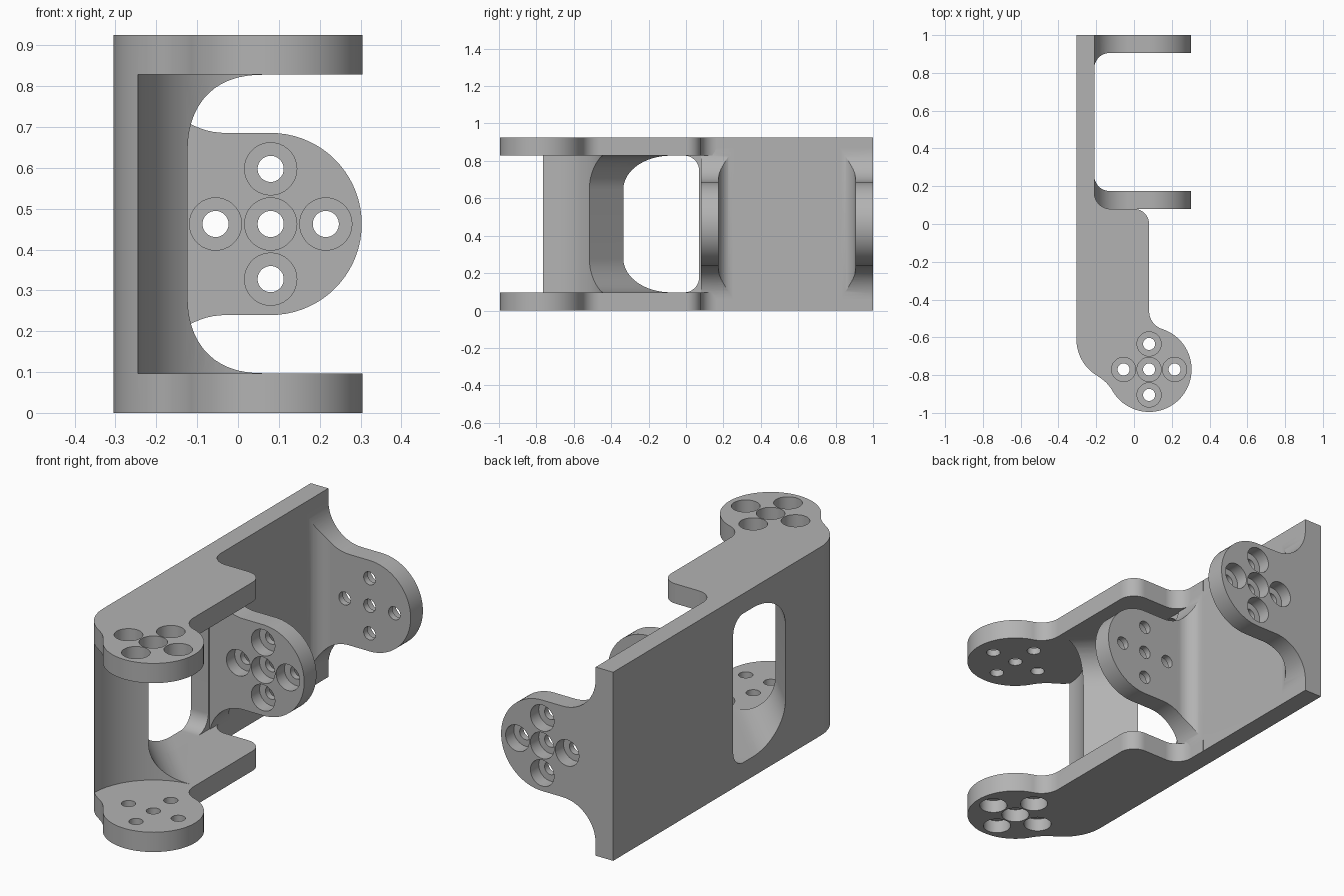
import bpy, bmesh, math

if "Cube" in bpy.data.objects:
    bpy.data.objects.remove(bpy.data.objects["Cube"])

H, LOW, HIGH = 0.925, 0.097, 0.828      # full height, inner faces of the two arms
DX, DY, MID, R = 0.08, -0.77, H / 2, 0.223   # mounting pad centre, mid height, pad radius
WALL_OUT, WALL_IN, THICK = -0.305, -0.21, 0.095

grey = bpy.data.materials.new("light grey")
grey.use_nodes = True
grey.diffuse_color = (0.45, 0.45, 0.45, 1)
grey.node_tree.nodes["Principled BSDF"].inputs["Base Color"].default_value = (0.45, 0.45, 0.45, 1)


def arc(cx, cy, r, start, end):
    n = max(4, int(abs(end - start) / 5))
    angles = [math.radians(start + (end - start) * i / n) for i in range(n + 1)]
    return [(cx + r * math.cos(a), cy + r * math.sin(a)) for a in angles]


def along_z(u, v, w):
    return (u, v, w)


def along_y(u, v, w):
    return (u, w, v)


def along_x(u, v, w):
    return (w, u, v)


def along_diagonal(u, v, w):
    return ((u + w) / math.sqrt(2), (u - w) / math.sqrt(2), v)


def prism(name, points, place, a, b):
    bm = bmesh.new()
    near = bm.faces.new([bm.verts.new(place(u, v, a)) for u, v in points])
    shift = [q - p for p, q in zip(place(0, 0, a), place(0, 0, b))]
    moved = bmesh.ops.extrude_face_region(bm, geom=[near])["geom"]
    bmesh.ops.translate(bm, vec=shift, verts=[g for g in moved if isinstance(g, bmesh.types.BMVert)])
    bmesh.ops.recalc_face_normals(bm, faces=bm.faces)
    mesh = bpy.data.meshes.new(name)
    bm.to_mesh(mesh)
    bm.free()
    mesh.materials.append(grey)
    obj = bpy.data.objects.new(name, mesh)
    bpy.context.collection.objects.link(obj)
    return obj


def combine(target, other, operation):
    mod = target.modifiers.new(operation.lower(), "BOOLEAN")
    mod.object, mod.operation, mod.solver = other, operation, "EXACT"
    bpy.context.view_layer.objects.active = target
    bpy.ops.object.modifier_apply(modifier=mod.name)
    bpy.data.objects.remove(other)


def box(x0, x1, y0, y1):
    return [(x0, y0), (x1, y0), (x1, y1), (x0, y1)]


def drill(target, cx, cy, place, outer, inner):
    # cross of five counterbored bolt holes; wide end on the outer face
    way = 1 if inner > outer else -1
    for dx, dy in ((0, 0), (0.135, 0), (-0.135, 0), (0, 0.135), (0, -0.135)):
        for r, a, b in ((0.064, outer - 0.02 * way, outer + 0.064 * way),
                        (0.032, outer - 0.03 * way, inner + 0.02 * way)):
            ring = arc(cx + dx, cy + dy, r, 0, 360)[:-1:2]
            combine(target, prism("hole_cutter", ring, place, a, b), "DIFFERENCE")


# Side wall and both arms share one plan outline
plan = [(WALL_OUT, 1), (WALL_IN, 1)]
plan += arc(-0.125, 0.165, 0.085, 180, 270)
plan += arc(0, 0, 0.08, 90, 0)
plan += arc(DX + 0.1, -0.461, 0.1, 180, 252)
plan += arc(DX, DY, 0.225, 71, -149)
plan += arc(-0.292, -0.985, 0.205, 30, 60)
plan += arc(-0.08, -0.61, 0.225, 239, 180)
bracket = prism("bracket_body", plan, along_z, 0, H)

# Round clearance between the arms
combine(bracket, prism("clearance_cutter", arc(DX, DY, 0.325, 0, 360)[:-1], along_z, LOW, HIGH), "DIFFERENCE")

# Diagonal opening with rounded corners, cut as a window through the side wall
S = -0.4525
slot = arc(S + 0.18, HIGH - 0.18, 0.18, 180, 90) + [(1.5, HIGH), (1.5, LOW)]
slot += arc(S + 0.18, LOW + 0.18, 0.18, 270, 180)
window = [(-1, LOW)] + arc(-0.01, LOW + 0.08, 0.08, -90, 0)
window += arc(-0.01, HIGH - 0.08, 0.08, 0, 90) + [(-1, HIGH)]
for limit in (prism("window_limit", window, along_x, -0.5, WALL_IN + 0.001),
              prism("cavity_limit", box(WALL_IN, 0.6, -1.2, 0.4), along_z, LOW - 0.1, HIGH + 0.1)):
    cutter = prism("slot_cutter", slot, along_diagonal, -2, 2)
    combine(cutter, limit, "INTERSECT")
    combine(bracket, cutter, "DIFFERENCE")

# Bolt holes in the upper and lower arm
drill(bracket, DX, DY, along_z, H, HIGH)
drill(bracket, DX, DY, along_z, 0, LOW)


# Two flanges with filleted roots and flared sides
def flange(name, outer, inward):
    inner = outer + THICK * inward
    root = WALL_IN - 0.04
    turn = arc(WALL_IN + 0.08, 0.08, 0.08, 270, 180)
    profile = [(root, outer), (0.5, outer), (0.5, inner)]
    profile += [(x, inner + y * inward) for x, y in turn]
    profile += [(root, inner + 0.08 * inward)]
    part = prism(name, profile, along_z, 0.001, H - 0.001)
    side = [(-0.4, H + 0.1), (WALL_IN, H + 0.1)]
    side += arc(-0.03, MID + R + 0.18, 0.18, 180, 270)
    side += arc(DX, MID, R, 90, -90)
    side += arc(-0.03, MID - R - 0.18, 0.18, 90, 180)
    side += [(WALL_IN, -0.1), (-0.4, -0.1)]
    combine(part, prism("flange_outline", side, along_y, -1.5, 1.5), "INTERSECT")
    drill(part, DX, MID, along_y, outer, inner)
    return part


front_flange = flange("front_flange", 0.08, 1)
back_flange = flange("back_flange", 1, -1)

# Keep edges sharp, curves smooth
for obj in (bracket, front_flange, back_flange):
    bpy.ops.object.select_all(action="DESELECT")
    obj.select_set(True)
    bpy.context.view_layer.objects.active = obj
    bpy.ops.object.shade_smooth_by_angle(angle=math.radians(25))
